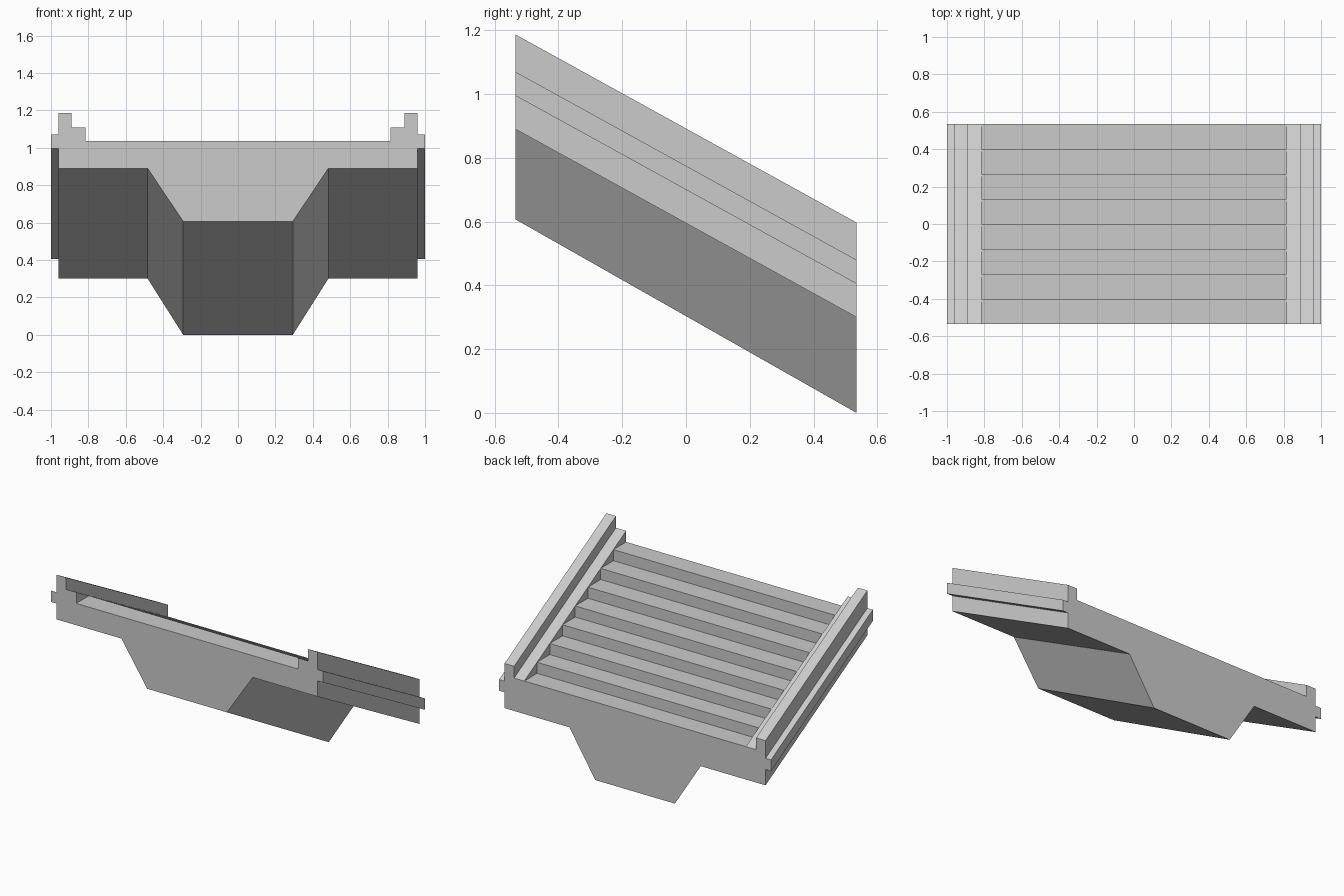
import bpy, bmesh

if "Cube" in bpy.data.objects:
    bpy.data.objects.remove(bpy.data.objects["Cube"])

HALF_Y = 0.535      # half length of the flight
DROP = 0.59         # fall from front to back
STEPS = 8
RISE, RUN = DROP / STEPS, 2 * HALF_Y / STEPS
IN_X, TREAD_Z, LEDGE_Z = 0.815, 1.035, 1.035 + RISE


def finish(name, bm):
    bmesh.ops.remove_doubles(bm, verts=bm.verts, dist=1e-5)
    bmesh.ops.recalc_face_normals(bm, faces=bm.faces)
    mesh = bpy.data.meshes.new(name)
    bm.to_mesh(mesh)
    bm.free()
    bpy.context.collection.objects.link(bpy.data.objects.new(name, mesh))


def face(bm, points):
    bm.faces.new([bm.verts.new(p) for p in points])


# Right half of the front cross-section, from the keel up to the channel floor
half = [(0.293, 0.607), (0.483, 0.89), (0.96, 0.89), (0.96, 0.995), (1.0, 0.995),
        (1.0, 1.07), (0.96, 1.07), (0.96, 1.187), (0.89, 1.187), (0.89, LEDGE_Z),
        (IN_X, LEDGE_Z), (IN_X, TREAD_Z)]
profile = half + [(-x, z) for x, z in reversed(half)]
n, h = len(profile), len(half)

# Sloping body: section swept downhill, channel left open for the steps
bm = bmesh.new()
front = [(x, -HALF_Y, z) for x, z in profile]
back = [(x, HALF_Y, 0.0 if z < 0.7 else z - DROP) for x, z in profile]
face(bm, front)
face(bm, back)
for i in range(n):
    if i in (h - 2, h - 1, h):      # channel walls and floor
        continue
    j = (i + 1) % n
    face(bm, [front[i], front[j], back[j], back[i]])

# Steps: tread, riser and the exposed triangle of side wall at each end
for i in range(STEPS):
    y0, z0 = -HALF_Y + i * RUN, TREAD_Z - i * RISE
    y1, z1 = y0 + RUN, z0 - RISE
    face(bm, [(-IN_X, y0, z0), (IN_X, y0, z0), (IN_X, y1, z0), (-IN_X, y1, z0)])
    face(bm, [(-IN_X, y1, z0), (IN_X, y1, z0), (IN_X, y1, z1), (-IN_X, y1, z1)])
    for x in (-IN_X, IN_X):
        face(bm, [(x, y0, z0), (x, y0, z0 + RISE), (x, y1, z0)])

finish("stair_flight", bm)
